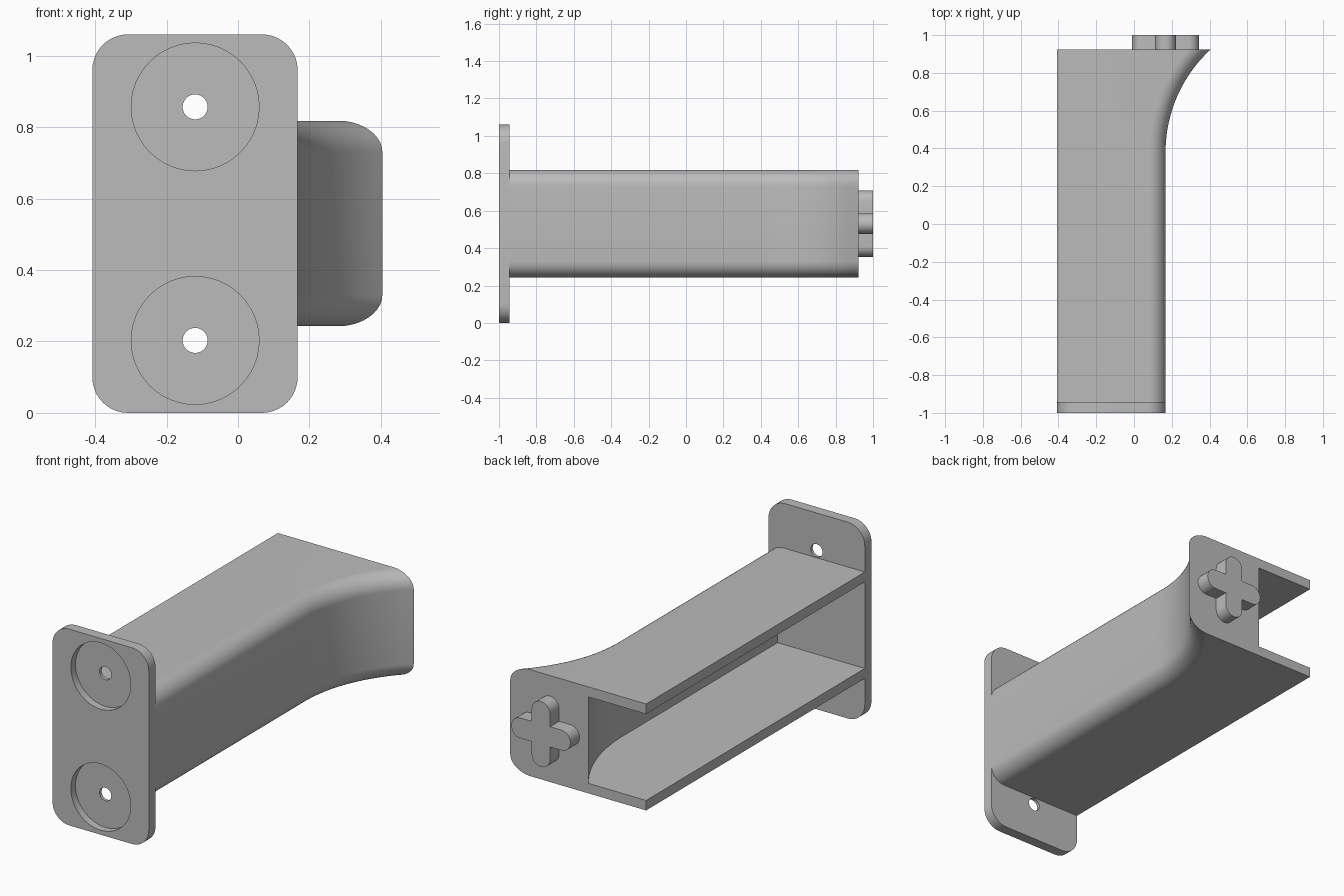
import bpy, bmesh, math

cube = bpy.data.objects.get("Cube")
if cube:
    bpy.data.objects.remove(cube, do_unlink=True)

grey = bpy.data.materials.new("plain grey")
grey.use_nodes = True
colour = (0.5, 0.5, 0.5, 1)
grey.diffuse_color = colour
grey.node_tree.nodes["Principled BSDF"].inputs["Base Color"].default_value = colour


def loft(name, rings):
    """Closed rings of points joined in order, with both ends capped."""
    bm = bmesh.new()
    loops = [[bm.verts.new(p) for p in ring] for ring in rings]
    n = len(loops[0])
    for a, b in zip(loops, loops[1:]):
        for i in range(n):
            j = (i + 1) % n
            bm.faces.new((a[i], a[j], b[j], b[i]))
    bm.faces.new(loops[0])
    bm.faces.new(loops[-1])
    bmesh.ops.recalc_face_normals(bm, faces=bm.faces)
    mesh = bpy.data.meshes.new(name)
    bm.to_mesh(mesh)
    bm.free()
    mesh.materials.append(grey)
    obj = bpy.data.objects.new(name, mesh)
    bpy.context.collection.objects.link(obj)
    return obj


def prism(name, outline, y0, y1):
    return loft(name, [[(x, y, z) for x, z in outline] for y in (y0, y1)])


def arc(cx, cz, r, start, end, steps):
    return [(cx + r * math.cos(math.radians(start + (end - start) * i / steps)),
             cz + r * math.sin(math.radians(start + (end - start) * i / steps)))
            for i in range(steps + 1)]


def select(obj):
    bpy.ops.object.select_all(action='DESELECT')
    obj.select_set(True)
    bpy.context.view_layer.objects.active = obj


LEFT, RIGHT = -0.408, 0.167
PLATE_BACK, END = -0.943, 0.923
BOTTOM, TOP, WALL = 0.243, 0.818, 0.054
FILLET, BEND = 0.087, 0.38

# Channel arm: outer side flares out, inner wall thickens toward the end
FLARE = 0.74
INNER = 0.92


def section(y):
    t = max(0, y - BEND)

    def outer(d):
        return RIGHT + FLARE - math.sqrt((FLARE + d) ** 2 - t * t)

    inner = RIGHT - WALL - INNER + math.sqrt(INNER ** 2 - t * t)
    corner = [(FILLET * (1 - math.sin(a)), FILLET * (1 - math.cos(a)))
              for a in (math.pi / 2 * i / 10 for i in range(11))]
    pts = [(LEFT, TOP)]
    pts += [(outer(d), TOP - e) for d, e in corner]
    pts += [(outer(d), BOTTOM + e) for d, e in reversed(corner)]
    pts += [(LEFT, BOTTOM), (LEFT, BOTTOM + WALL), (inner, BOTTOM + WALL),
            (inner, TOP - WALL), (LEFT, TOP - WALL)]
    return [(x, y, z) for x, z in pts]


stations = [PLATE_BACK] + [BEND + (END - BEND) * i / 20 for i in range(21)]
arm = loft("channel_arm", [section(y) for y in stations])

# Mounting plate with rounded corners
R, HEIGHT = 0.1, 1.06
outline = []
for cx, cz, start in ((RIGHT - R, HEIGHT - R, 0), (LEFT + R, HEIGHT - R, 90),
                      (LEFT + R, R, 180), (RIGHT - R, R, 270)):
    outline += arc(cx, cz, R, start, start + 90, 10)
plate = prism("mounting_plate", outline, -1, PLATE_BACK)

# Round recesses and screw holes
for z in (0.203, 0.857):
    for radius, back in ((0.179, -0.96), (0.035, -0.9)):
        cutter = prism("hole_cutter", arc(-0.12, z, radius, 0, 360, 48)[:-1], -1.1, back)
        cutter.hide_render = True
        select(plate)
        mod = plate.modifiers.new("hole", 'BOOLEAN')
        mod.object = cutter
        mod.solver = 'EXACT'
        bpy.ops.object.modifier_apply(modifier=mod.name)
        bpy.data.objects.remove(cutter, do_unlink=True)

# Cross-shaped locating peg on the end face
HALF, REACH = 0.055, 0.122
CX, CZ = 0.167, (TOP + BOTTOM) / 2
cross = []
for k in range(4):
    c, s = math.cos(k * math.pi / 2), math.sin(k * math.pi / 2)
    arm_pts = arc(REACH, 0, HALF, -90, 90, 12) + [(HALF, HALF)]
    cross += [(CX + x * c - z * s, CZ + x * s + z * c) for x, z in arm_pts]
peg = prism("cross_peg", cross, END, 1)

for obj in (arm, plate, peg):
    select(obj)
    bpy.ops.object.shade_smooth_by_angle(angle=math.radians(30))
